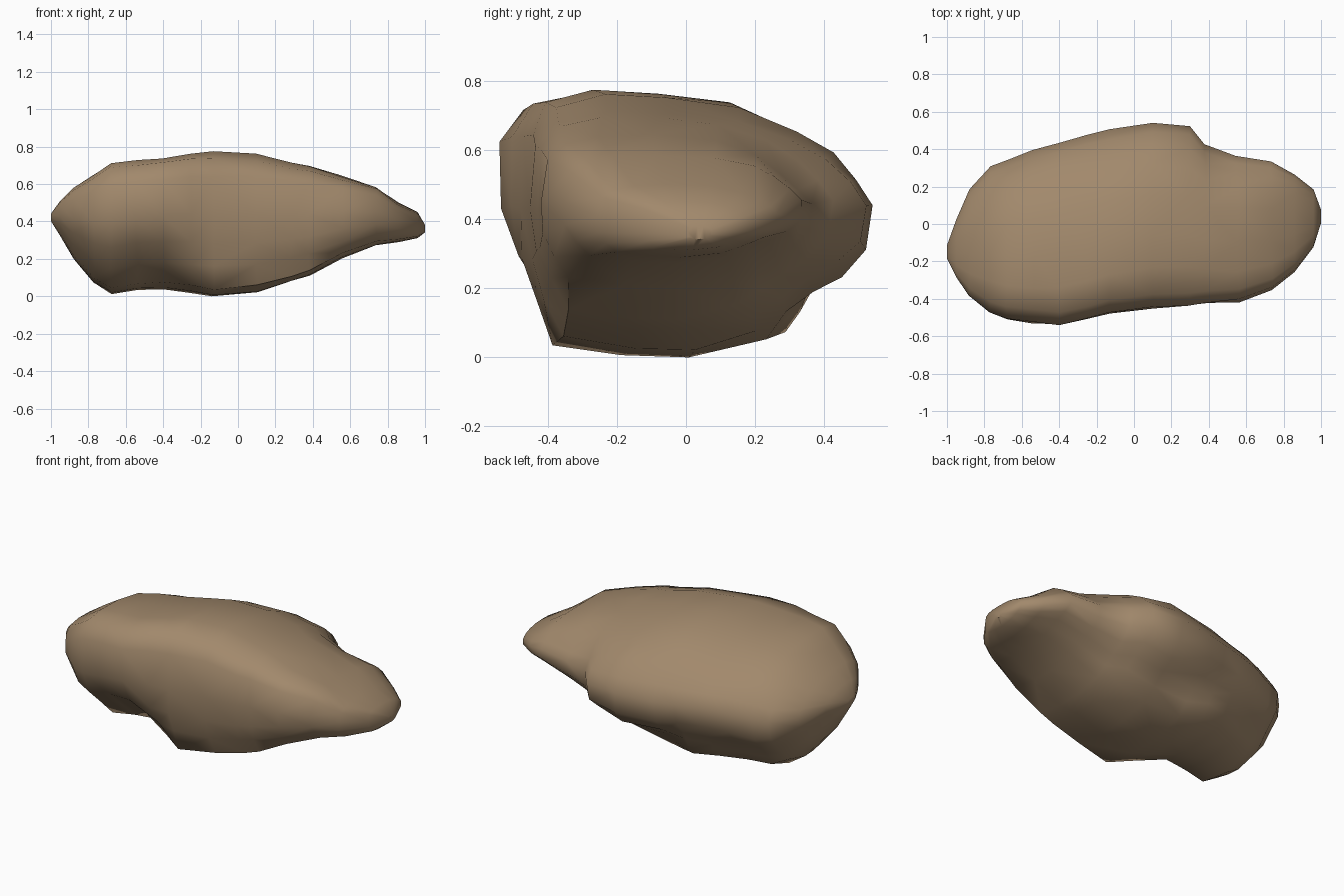
import bpy
import bmesh
import math
from mathutils import Vector, noise

default_cube = bpy.data.objects.get("Cube")
if default_cube:
    bpy.data.objects.remove(default_cube, do_unlink=True)

# Stations along the boulder: x, bottom, top, front, back
STATIONS = [
    (-1, .4, .44, -.19, -.12),
    (-.95, .32, .51, -.29, .02),
    (-.88, .2, .58, -.39, .18),
    (-.77, .07, .65, -.48, .3),
    (-.68, .01, .71, -.51, .34),
    (-.54, .03, .73, -.53, .39),
    (-.4, .04, .74, -.54, .43),
    (-.25, .02, .76, -.51, .47),
    (-.13, 0, .77, -.48, .5),
    (.1, .02, .76, -.45, .54),
    (.29, .08, .71, -.44, .52),
    (.38, .11, .7, -.43, .42),
    (.56, .2, .65, -.42, .39),
    (.74, .27, .59, -.36, .34),
    (.86, .29, .5, -.26, .26),
    (.96, .31, .45, -.13, .18),
    (1, .34, .38, 0, .07),
]

# Cross-section in a unit box: front to back, bottom to top
SECTION = [
    (0, .55), (0, .84), (.07, .96), (.21, 1), (.4, .99), (.61, .95),
    (.77, .86), (.88, .77), (.95, .67), (1, .57), (.98, .4), (.91, .29),
    (.86, .22), (.82, .15), (.77, .07), (.52, 0), (.3, .01), (.09, .05),
    (.04, .2), (0, .36),
]

# Hollows and bulges in the surface: centre, radius, push
DENTS = [
    (Vector((-.35, .28, .1)), .2, Vector((0, .05, 0))),
    (Vector((.6, .33, .5)), .2, Vector((-.02, -.03, -.02))),
]


def clamp(value, high):
    return min(max(value, 0), high)


def rounded(value):
    """Blunt a cosine or sine towards a boxy outline in the unit box."""
    return .5 + math.copysign(abs(value) ** .75, value) / 2


def section_point(station, s, t):
    """Place one section point, undercut below and rounded at the left end."""
    x, low, high, front, back = station
    # The back is undercut on the left half, the front on the right half
    back_cut = clamp((x + .25) * 4, 1) * max(s - .4, 0) * max(.3 - t, 0)
    front_cut = clamp((-.15 - x) * 4, 1) * max(.6 - s, 0) * max(.45 - t, 0)
    s += front_cut * 1.2 - back_cut * 1.3
    angle = math.atan2(t - .5, s - .5)
    blend = clamp((x - .3) * .7, .4)
    s += (rounded(math.cos(angle)) - s) * blend
    t += (rounded(math.sin(angle)) - t) * blend
    return Vector((x, front + (back - front) * s, low + (high - low) * t))


def weather(point):
    """Wear the surface with hollows, bulges and gentle lumps."""
    result = point.copy()
    for centre, radius, push in DENTS:
        distance = (point - centre).length / radius
        if distance < 1:
            result += push * (1 - distance * distance)
    fade = 1 - abs(point.x)
    result += noise.noise_vector(point * 5) * .015 * min(fade * 3, 1)
    return result


def build_boulder():
    bm = bmesh.new()
    rings = [[bm.verts.new(weather(section_point(station, s, t)))
              for s, t in SECTION] for station in STATIONS]
    count = len(SECTION)
    for ring, following in zip(rings, rings[1:]):
        for i in range(count):
            j = (i + 1) % count
            bm.faces.new((ring[i], ring[j], following[j], following[i]))
    # Close both ends
    for ring in (rings[0], rings[-1]):
        bm.faces.new(ring)
    bmesh.ops.recalc_face_normals(bm, faces=bm.faces)
    bmesh.ops.triangulate(bm, faces=bm.faces)

    # Stand the boulder on the ground, centred
    lower = Vector([min(v.co[k] for v in bm.verts) for k in range(3)])
    upper = Vector([max(v.co[k] for v in bm.verts) for k in range(3)])
    origin = (lower + upper) / 2
    origin.z = lower.z
    for v in bm.verts:
        v.co -= origin

    mesh = bpy.data.meshes.new("boulder")
    bm.to_mesh(mesh)
    bm.free()
    obj = bpy.data.objects.new("boulder", mesh)
    bpy.context.collection.objects.link(obj)
    return obj


# Stone colour
stone = bpy.data.materials.new("brown_stone")
stone.use_nodes = True
colour = (.36, .25, .15, 1)
stone.diffuse_color = colour
for node in stone.node_tree.nodes:
    if node.type == 'BSDF_PRINCIPLED':
        node.inputs["Base Color"].default_value = colour
        node.inputs["Roughness"].default_value = .9

boulder = build_boulder()
boulder.data.materials.append(stone)
bpy.ops.object.select_all(action='DESELECT')
boulder.select_set(True)
bpy.context.view_layer.objects.active = boulder
bpy.ops.object.shade_smooth_by_angle(angle=math.radians(50))
